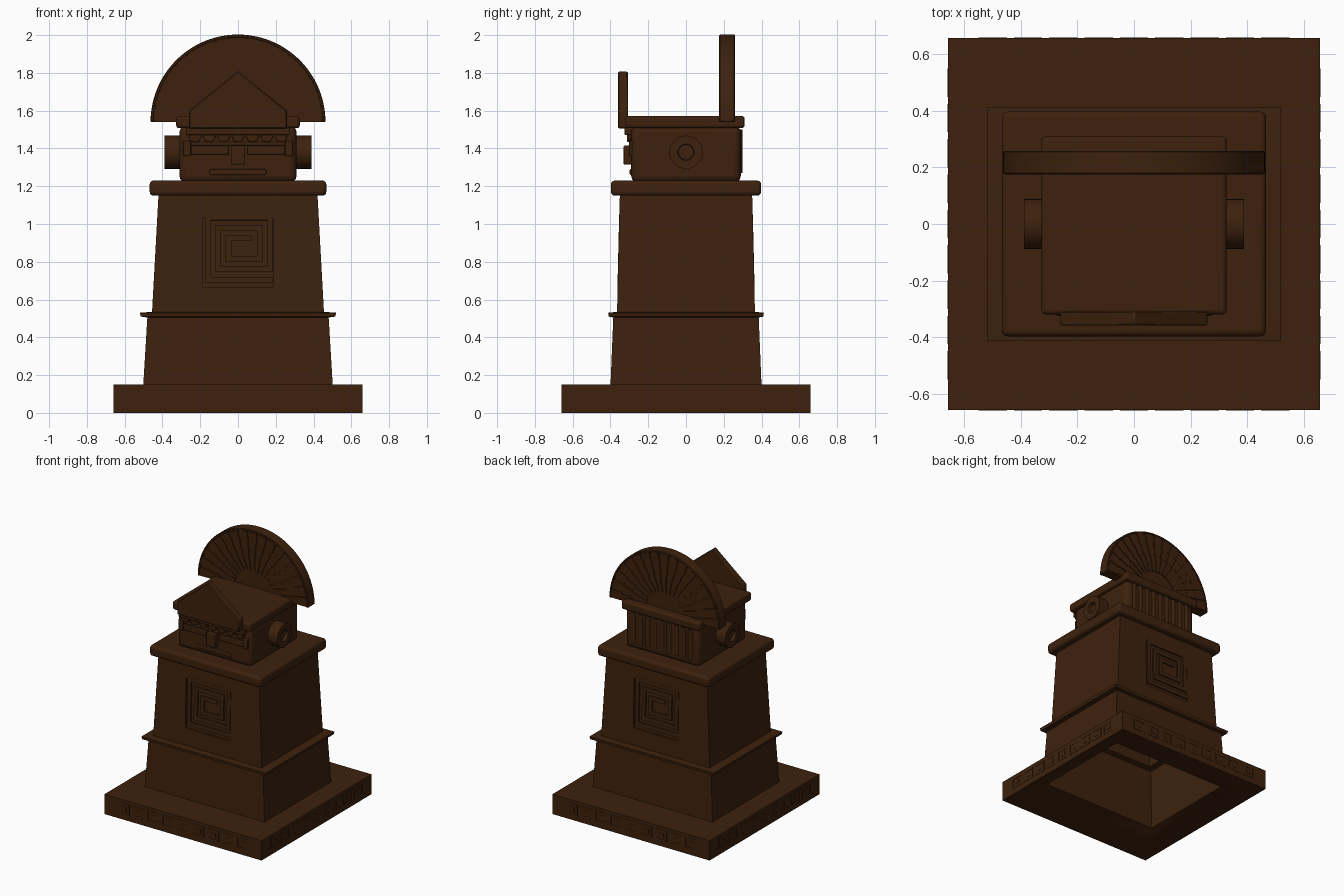
import bpy, bmesh, math
from mathutils import Matrix, Vector

if "Cube" in bpy.data.objects:
    bpy.data.objects.remove(bpy.data.objects["Cube"], do_unlink=True)

COLOUR = (0.047, 0.0155, 0.004, 1)
wood = bpy.data.materials.new("dark_brown")
wood.use_nodes = True
wood.diffuse_color = COLOUR
bsdf = wood.node_tree.nodes["Principled BSDF"]
bsdf.inputs["Base Color"].default_value = COLOUR
bsdf.inputs["Roughness"].default_value = 0.8


def shade(ob):
    bpy.ops.object.select_all(action="DESELECT")
    ob.select_set(True)
    bpy.context.view_layer.objects.active = ob
    bpy.ops.object.shade_smooth_by_angle(angle=math.radians(35))


def finish(name, bm, bevel=0, segments=3):
    bmesh.ops.recalc_face_normals(bm, faces=bm.faces)
    mesh = bpy.data.meshes.new(name)
    bm.to_mesh(mesh)
    bm.free()
    mesh.materials.append(wood)
    ob = bpy.data.objects.new(name, mesh)
    bpy.context.collection.objects.link(ob)
    if bevel:
        mod = ob.modifiers.new("soft_edges", "BEVEL")
        mod.width, mod.segments = bevel, segments
    shade(ob)
    return ob


def box(bm, centre, size, rot=Matrix()):
    m = Matrix.Translation(centre) @ rot @ Matrix.Diagonal((*size, 1))
    bmesh.ops.create_cube(bm, size=1, matrix=m)


def rod(bm, centre, radius, length, axis):
    rot = Vector((0, 0, 1)).rotation_difference(Vector(axis)).to_matrix().to_4x4()
    bmesh.ops.create_cone(bm, cap_ends=True, segments=32, radius1=radius, radius2=radius,
                          depth=length, matrix=Matrix.Translation(centre) @ rot)


def loft(name, rings):
    """Closed shell of rectangles given as half width, half depth and height."""
    bm = bmesh.new()
    loops = [[bm.verts.new((sx * w, sy * d, z)) for sx, sy in
              ((-1, -1), (1, -1), (1, 1), (-1, 1))] for w, d, z in rings]
    for a, b in zip(loops, loops[1:] + loops[:1]):
        for i in range(4):
            j = (i + 1) % 4
            bm.faces.new((a[i], a[j], b[j], b[i]))
    return finish(name, bm)


def prism(name, outline, y0, y1, bevel):
    bm = bmesh.new()
    face = bm.faces.new([bm.verts.new((x, y0, z)) for x, z in outline])
    out = bmesh.ops.extrude_face_region(bm, geom=[face])
    bmesh.ops.translate(bm, vec=(0, y1 - y0, 0),
                        verts=[v for v in out["geom"] if isinstance(v, bmesh.types.BMVert)])
    return finish(name, bm, bevel, 1)


# Plinth with a funnelled underside, and hollow tapered pedestal with a ledge inside
loft("plinth", [(0.64, 0.64, 0), (0.658, 0.658, 0), (0.658, 0.658, 0.15), (0.48, 0.38, 0.15),
                (0.48, 0.38, 0.075)])
pedestal = loft("pedestal", [
    (0.38, 0.31, 1.16), (0.42, 0.33, 0.53), (0.46, 0.365, 0.52), (0.48, 0.38, 0.14),
    (0.502, 0.4, 0.14), (0.48, 0.385, 0.505), (0.515, 0.41, 0.51),
    (0.52, 0.412, 0.53), (0.455, 0.365, 0.535), (0.42, 0.35, 1.17)])

# Shallow square panels sunk into the front and back walls
lean = math.atan(0.015 / 0.635)
places = [Matrix.Rotation(turn, 4, "Z") @ Matrix.Translation((0, -0.3576, 0.85))
          @ Matrix.Rotation(-lean, 4, "X") for turn in (0, math.pi)]
bm = bmesh.new()
for place in places:
    box(bm, place.translation, (0.375, 0.02, 0.37), place.to_3x3().to_4x4())
cutter = finish("panel_cutter", bm)
cut = pedestal.modifiers.new("panels", "BOOLEAN")
cut.operation, cut.object, cut.solver = "DIFFERENCE", cutter, "EXACT"
bpy.context.view_layer.objects.active = pedestal
bpy.ops.object.modifier_apply(modifier=cut.name)
bpy.data.objects.remove(cutter, do_unlink=True)
shade(pedestal)

# Square spirals, flush with the walls
bm = bmesh.new()
for place in places:
    pos, heading = Vector((0.17, 0, -0.145)), Vector((-1, 0, 0))
    for leg in range(11):
        length = 0.33 - 0.055 * (max(leg - 1, 0) // 2)
        end = pos + heading * length
        size = [abs(c) * length + 0.03 for c in heading]
        centre = (pos + end) / 2 + Vector((0, 0.007, 0))
        box(bm, place @ centre, (size[0], 0.016, size[2]), place.to_3x3().to_4x4())
        pos, heading = end, Vector((heading.z, 0, -heading.x))
finish("spiral_relief", bm)

# Square key ornament around the plinth
bm = bmesh.new()
for turn in range(4):
    spin = Matrix.Rotation(turn * math.pi / 2, 4, "Z")
    for i in range(9):
        x = (i - 4) * 0.125
        for dx, z, w, h in ((0, 0.12, 0.1, 0.01), (0, 0.05, 0.1, 0.01), (-0.045, 0.085, 0.01, 0.07),
                            (0.045, 0.085, 0.01, 0.07), (0.005, 0.085, 0.04, 0.03)):
            box(bm, spin @ Vector((x + dx, -0.657, z)), (w, 0.006, h), spin)
finish("plinth_key_ornament", bm)

# Rounded cornice slab, head block and head slab
for name, centre, size, bevel in (
        ("cornice", (0, 0, 1.19), (0.935, 0.795, 0.08), 0.02),
        ("head", (0, 0, 1.37), (0.62, 0.58, 0.3), 0.035),
        ("head_slab", (0, -0.005, 1.54), (0.655, 0.63, 0.065), 0.015)):
    bm = bmesh.new()
    box(bm, centre, size)
    finish(name, bm, bevel)

# Ear spools with a hollow middle
for side, label in ((1, "left"), (-1, "right")):
    bm = bmesh.new()
    rod(bm, (side * 0.345, 0, 1.38), 0.088, 0.09, (1, 0, 0))
    outer = max(bm.faces, key=lambda f: side * f.calc_center_median().x)
    bmesh.ops.inset_region(bm, faces=[outer], thickness=0.045)
    bmesh.ops.inset_region(bm, faces=[outer], thickness=0.003)
    bmesh.ops.translate(bm, verts=outer.verts, vec=(-side * 0.025, 0, 0))
    finish(label + "_ear_spool", bm)

# Face: brow, eyes, nose and mouth
bm = bmesh.new()
box(bm, (0, -0.29, 1.425), (0.5, 0.024, 0.018))
box(bm, (0, -0.305, 1.365), (0.075, 0.05, 0.1))
box(bm, (0, -0.286, 1.275), (0.3, 0.024, 0.03))
for side in (-1, 1):
    box(bm, (side * 0.15, -0.29, 1.39), (0.2, 0.022, 0.045))
    box(bm, (side * 0.27, -0.288, 1.4), (0.04, 0.03, 0.08))
finish("face_features", bm, 0.005, 2)

# Row of blunt beads under the gable
bm = bmesh.new()
box(bm, (0, -0.29, 1.49), (0.55, 0.07, 0.04))
for i in range(7):
    rod(bm, ((i - 3) * 0.076, -0.287, 1.465), 0.032, 0.05, (0, 1, 0))
finish("beaded_band", bm, 0.005, 2)

# Gabled plate over the face
prism("gable", [(-0.26, 1.505), (0.26, 1.505), (0.26, 1.6), (0, 1.81), (-0.26, 1.6)],
      -0.36, -0.308, 0.006)

# Upright fluting on the back of the head
bm = bmesh.new()
for i in range(9):
    rod(bm, ((i - 4) * 0.06, 0.276, 1.385), 0.024, 0.23, (0, 0, 1))
finish("back_fluting", bm)

# Half-round crest: core, raised rim and stepped feathers on both sides
arc = [(math.cos(math.pi * i / 48), math.sin(math.pi * i / 48)) for i in range(49)]


def at_radius(r):
    return [(r * c, 1.54 + r * s) for c, s in arc]


prism("crest", at_radius(0.455), 0.184, 0.251, 0)
prism("crest_rim", at_radius(0.463) + at_radius(0.446)[::-1], 0.176, 0.259, 0.004)
bm = bmesh.new()
for i in range(17):
    a = math.pi * (i + 0.5) / 17
    rot = Matrix.Rotation(-a, 4, "Y")
    for y in (0.186, 0.249):
        for r, length, width in ((0.23, 0.14, 0.026), (0.33, 0.09, 0.042), (0.405, 0.085, 0.058)):
            box(bm, (r * math.cos(a), y, 1.54 + r * math.sin(a)), (length, 0.018, width), rot)
finish("crest_feathers", bm)
